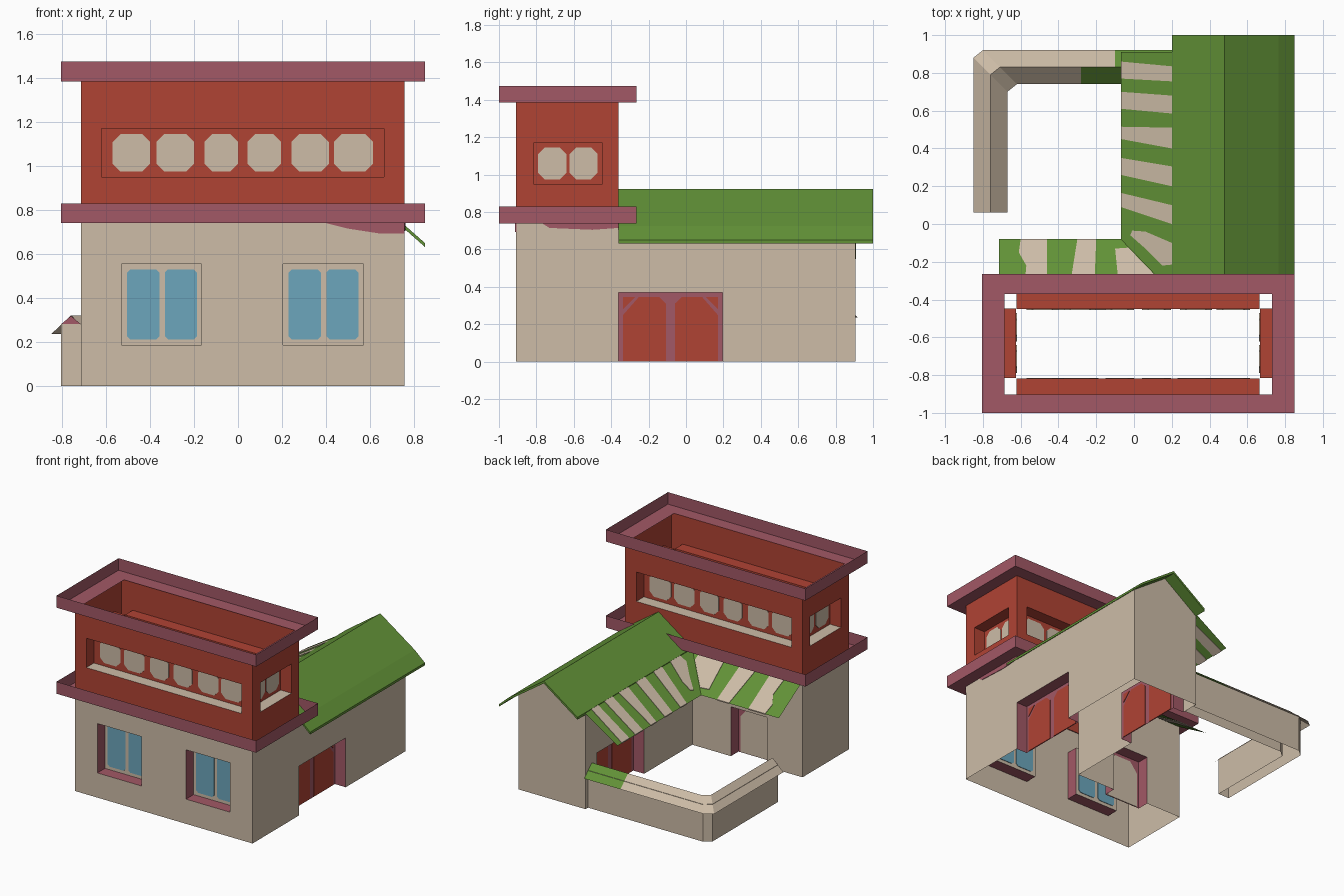
import bpy, bmesh
from mathutils import Vector

if "Cube" in bpy.data.objects:
    bpy.data.objects.remove(bpy.data.objects["Cube"])


def srgb(*c):
    f = lambda v: v / 12.92 if v <= 0.04045 else ((v + 0.055) / 1.055) ** 2.4
    return tuple(f(v / 255) for v in c) + (1,)


M = {}
for key, name, col in (("beige", "beige plaster", srgb(205, 188, 167)),
                       ("red", "red paint", srgb(176, 67, 52)),
                       ("plum", "plum trim", srgb(162, 88, 102)),
                       ("green", "green tile", srgb(98, 146, 55)),
                       ("blue", "blue glass", srgb(108, 166, 188))):
    M[key] = bpy.data.materials.new(name)
    M[key].diffuse_color = col


def add(name, faces, outward=None):
    """Object from a list of (corner points, colour); sheets face 'outward'."""
    bm = bmesh.new()
    slots = sorted({m for _, m in faces})
    for pts, m in faces:
        bm.faces.new([bm.verts.new(p) for p in pts]).material_index = slots.index(m)
    bmesh.ops.remove_doubles(bm, verts=bm.verts, dist=0.0005)
    bmesh.ops.recalc_face_normals(bm, faces=bm.faces)
    if outward:
        bm.normal_update()
        if sum(f.normal.dot(Vector(outward)) * f.calc_area() for f in bm.faces) < 0:
            bmesh.ops.reverse_faces(bm, faces=bm.faces)
    me = bpy.data.meshes.new(name)
    bm.to_mesh(me)
    bm.free()
    for m in slots:
        me.materials.append(M[m])
    ob = bpy.data.objects.new(name, me)
    bpy.context.collection.objects.link(ob)
    return ob


def prism(a, b, mat):
    """Closed faces between two matching loops."""
    n = len(a)
    return [(a, mat), (b[::-1], mat)] + [
        ([a[i], a[(i + 1) % n], b[(i + 1) % n], b[i]], mat) for i in range(n)]


def placer(axis, c, s):
    """Wall coordinates (along, height, depth inward) to space."""
    if axis == "x":
        return lambda a, z, d=0: (a, c + s * d, z)
    return lambda a, z, d=0: (c + s * d, a, z)


DEPTH = 0.09


def wall(name, axis, c, s, a0, a1, z0, z1, mat, holes=()):
    """Flat wall with recesses; hole = (a0, a1, z0, z1, reveal, sill, panel)."""
    P = placer(axis, c, s)
    A = sorted({a0, a1, *[v for h in holes for v in h[:2]]})
    Z = sorted({z0, z1, *[v for h in holes for v in h[2:4]]})
    faces = []
    for l, r in zip(A, A[1:]):
        for b, t in zip(Z, Z[1:]):
            if not any(h[0] <= l < h[1] and h[2] <= b < h[3] for h in holes):
                faces.append(([P(l, b), P(r, b), P(r, t), P(l, t)], mat))
    for l, r, b, t, rev, sill, panel in holes:
        ring = [(l, b), (r, b), (r, t), (l, t)]
        for i in range(4):
            if i == 0 and b == 0:
                continue
            p, q = ring[i], ring[(i + 1) % 4]
            faces.append(([P(*p), P(*q), P(*q, DEPTH), P(*p, DEPTH)], rev if i else sill))
        faces.append(([P(*p, DEPTH) for p in ring], panel))
    out = (0, -s, 0) if axis == "x" else (-s, 0, 0)
    add(name, faces, out)
    return P


def plates(name, P, polys, mat, d=DEPTH):
    """Thin painted plates straddling a wall or recess panel."""
    faces = []
    for poly in polys:
        faces += prism([P(a, z, d - .004) for a, z in poly],
                       [P(a, z, d + .004) for a, z in poly], mat)
    add(name, faces)


def octagon(l, r, b, t, k):
    return [(l + k, b), (r - k, b), (r, b + k), (r, t - k),
            (r - k, t), (l + k, t), (l, t - k), (l, b + k)]


# Main dimensions of the street-side block and the rear wing
XL, XR, YF, YB, YR, XW = -.714, .757, -.909, -.36, .905, .2

# Ground floor walls
win = lambda l, r: (l, r, .185, .555, "plum", "plum", "beige")
door = lambda l, r: (l, r, 0, .37, "plum", "plum", "plum")
P = wall("front_wall", "x", YF, 1, XL, XR, 0, .74, "beige", [win(-.53, -.165), win(.205, .57)])
plates("front_window_panes", P, [octagon(l, r, .21, .53, .015) for l, r in
       ((-.505, -.358), (-.333, -.187), (.23, .377), (.402, .548))], "blue")
plates("front_eave_stain", P, [[(.4, .74), (.5, .715), (.65, .692), (.757, .692), (.757, .74)]], "plum", 0)
wall("left_wall", "y", XL, 1, YF, YB, 0, .74, "beige")
P = wall("right_wall", "y", XR, -1, YF, YB, 0, .74, "beige")
plates("right_eave_stain", P, [[(-.77, .74), (-.73, .715), (-.5, .705), (-.36, .715), (-.36, .74)]], "plum", 0)
PB = wall("courtyard_back_wall", "x", YB, -1, XL, XW, 0, .74, "beige", [door(-.42, -.12)])
plates("courtyard_door_leaf", PB, [[(-.40, .004), (-.14, .004), (-.14, .27), (-.2, .345),
                                    (-.34, .345), (-.40, .27)]], "beige")

# Rear wing walls with double doors
PR = wall("wing_right_wall", "y", XR, -1, YB, YR, 0, .715, "beige", [door(-.36, .195)])
PL = wall("wing_left_wall", "y", XW, 1, YB, YR, 0, .71, "beige", [door(.21, .77)])
for name, P, mid in (("right_door_leaves", PR, -.083), ("left_door_leaves", PL, .49)):
    polys = []
    for s in (-1, 1):
        leaf = [(.023, .004), (.253, .004), (.253, .25), (.17, .345), (.06, .345), (.023, .31)]
        corner = [(.253, .28), (.253, .345), (.19, .345)]
        polys += [[(mid + s * a, z) for a, z in poly] for poly in (leaf, corner)]
    plates(name, P, polys, "red")
add("wing_gable_wall", [([(x, YR, z) for x, z in ((XW, 0), (XR, 0), (XR, .715), (.48, .91), (XW, .71))],
                         "beige")], (0, 1, 0))

# Upper storey: red walls with long recessed window bands
rec = lambda l, r: (l, r, .95, 1.17, "red", "beige", "red")
panes_x = [(-.57, -.4), (-.37, -.2), (-.152, 0), (.043, .195), (.243, .413), (.437, .615)]
panes_y = [(-.79, -.64), (-.622, -.472)]
for name, axis, c, s, a0, a1, h, panes in (
        ("front", "x", YF, 1, XL, XR, (-.622, .664), panes_x),
        ("back", "x", YB, -1, XL, XR, (-.622, .664), panes_x),
        ("left", "y", XL, 1, YF, YB, (-.815, -.447), panes_y),
        ("right", "y", XR, -1, YF, YB, (-.815, -.447), panes_y)):
    P = wall("upper_" + name + "_wall", axis, c, s, a0, a1, .74, 1.385, "red", [rec(*h)])
    plates("upper_" + name + "_panes", P, [octagon(l, r, .975, 1.145, .035) for l, r in panes], "beige")

# Plum trims: a flat shelf ring with an upright rim
rect = lambda x0, x1, y0, y1, z: [(x0, y0, z), (x1, y0, z), (x1, y1, z), (x0, y1, z)]
for name, z in (("lower_trim", .74), ("upper_trim", 1.385)):
    loops = [rect(-.685, .73, -.903, -.37, z), rect(-.805, .85, -1, -.265, z),
             rect(-.805, .85, -1, -.265, z + .09)]
    add(name, [([a[i], a[(i + 1) % 4], b[(i + 1) % 4], b[i]], "plum")
               for a, b in zip(loops, loops[1:]) for i in range(4)], (0, 0, -1))

# Wing roof: thin gabled profile with a steeper right eave
prof = [(XW, .725), (.48, .922), (.765, .725), (.85, .65)]
prof += [(x, z - .018) for x, z in prof[::-1]]
add("wing_roof", prism([(x, YB, z) for x, z in prof], [(x, 1, z) for x, z in prof], "green"))

# Courtyard awnings meeting in a valley
zw = lambda x, y: .55 + .17 * (x + .07) / .27
zb = lambda x, y: .55 + .17 * (-.08 - y) / .28
wing = [(XW, YB), (XW, .91), (-.07, .91), (-.07, -.08)]
block = [(XW, YB), (-.07, -.08), (XL, -.08), (XL, YB)]
add("awnings", [([(x, y, f(x, y)) for x, y in pts], "green")
                for f, pts in ((zw, wing), (zb, block))], (0, 0, 1))


def stripes(name, f, polys):
    faces = []
    for poly in polys:
        faces += prism([(x, y, f(x, y) - .004) for x, y in poly],
                       [(x, y, f(x, y) + .004) for x, y in poly], "beige")
    add(name, faces)


# (low, high) at the eave, (low, high) at the wall
bands = [(.77, .86, .755, .835), (.61, .70, .585, .68), (.45, .515, .40, .51),
         (.26, .35, .20, .305), (.09, .165, 0, .10)]
stripes("wing_awning_stripes", zw,
        [[(-.07, a), (XW, c), (XW, d), (-.07, b)] for a, b, c, d in bands]
        + [[(-.02, -.06), (.06, -.13), (.15, -.22), (XW, -.215), (XW, -.1), (.06, -.04), (-.01, -.035)]])
stripes("block_awning_stripes", zb,
        [[(-.6, -.08), (-.46, -.08), (-.46, -.33), (-.58, -.33), (-.57, -.22), (-.61, -.15)],
         [(-.3, -.08), (-.2, -.08), (-.21, -.33), (-.34, -.33)],
         [(-.1, -.13), (-.03, -.125), (.13, -.29), (.13, -.33), (-.08, -.33)]])

# Low courtyard wall with chamfered corner and ridged cap (t = offset outward)
stations = lambda t, end=XW: [(-.76 - t, .06), (-.76 - t, .79 + t), (-.71 - t, .83 + t), (end, .83 + t)]
faces = []
for t in (-.045, .045):
    s = stations(t)
    faces += [([(*p, 0), (*q, 0), (*q, .28), (*p, .28)], "beige") for p, q in zip(s, s[1:])]
o, i = stations(.045)[0], stations(-.045)[0]
faces += [([(*o, 0), (*i, 0), (*i, .28), (*o, .28)], "beige"),
          ([(*o, .28), (*i, .28), (-.76, .06, .318)], "plum")]
add("courtyard_wall", faces)
faces = []
for t, change in ((.09, -.1), (-.09, -.28)):
    e, r = stations(t, change) + [(XW, .83 + t)], stations(0, change) + [(XW, .83)]
    for k in range(4):
        faces.append(([(*e[k], .235), (*e[k + 1], .235), (*r[k + 1], .32), (*r[k], .32)],
                      "green" if k == 3 else "beige"))
add("courtyard_wall_cap", faces, (0, 0, 1))

for m in bpy.data.materials:
    if m.users and not m.is_grease_pencil:
        m.use_nodes = True
        m.node_tree.nodes["Principled BSDF"].inputs["Base Color"].default_value = m.diffuse_color
